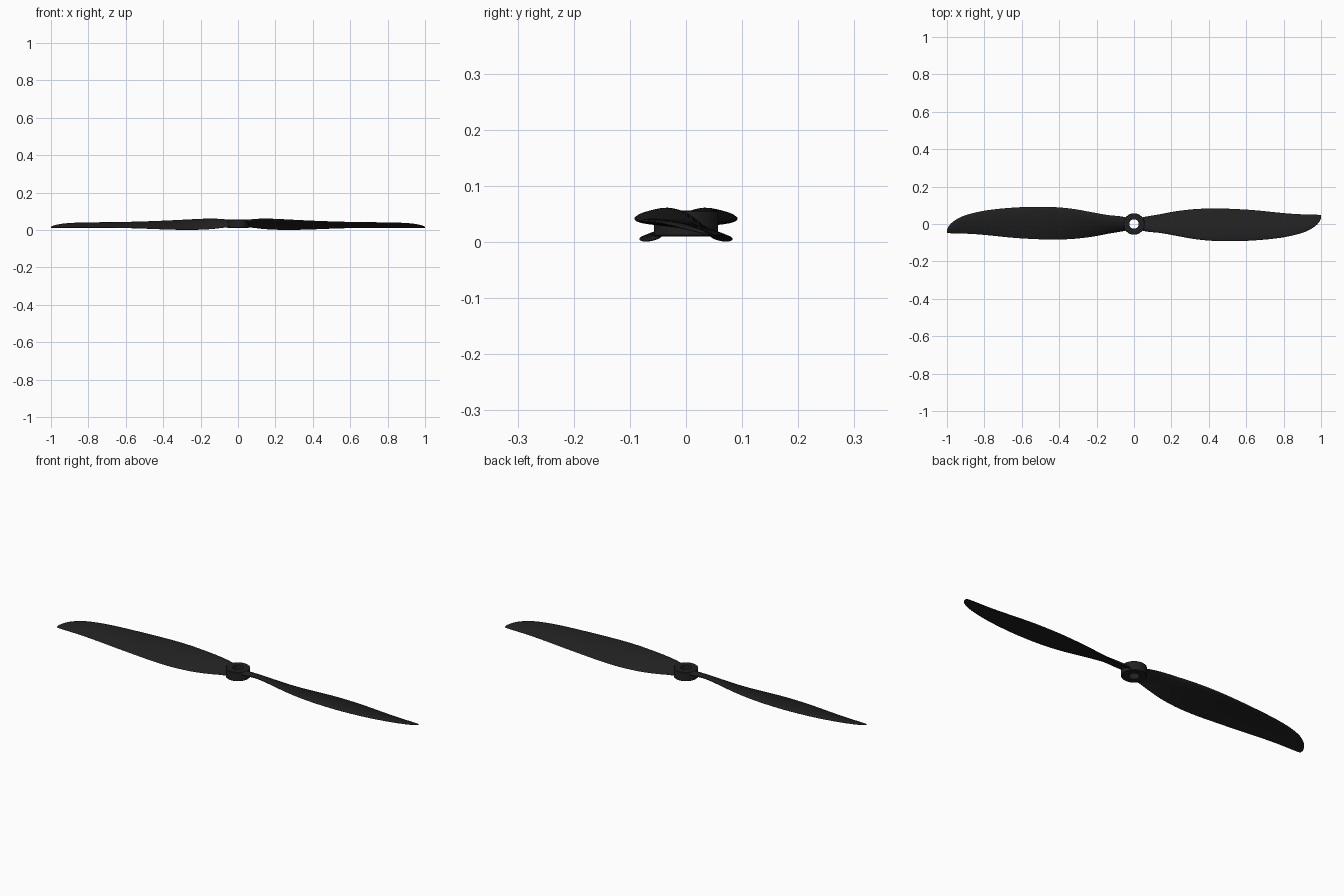
import bpy, bmesh, math
from mathutils import Vector

if "Cube" in bpy.data.objects:
    bpy.data.objects.remove(bpy.data.objects["Cube"])

black = bpy.data.materials.new("black_plastic")
black.diffuse_color = (0.015, 0.015, 0.015, 1)
black.use_nodes = True
black.node_tree.nodes["Principled BSDF"].inputs["Base Color"].default_value = black.diffuse_color

# Blade stations: x, leading edge y z, trailing edge y z, thickness
STATIONS = [
    (0.035, -0.034, 0.046, 0.034, 0.016, 0.020),
    (0.08, -0.042, 0.052, 0.042, 0.012, 0.020),
    (0.14, -0.048, 0.057, 0.052, 0.005, 0.019),
    (0.22, -0.062, 0.055, 0.067, 0.001, 0.018),
    (0.32, -0.080, 0.050, 0.079, 0.001, 0.016),
    (0.42, -0.090, 0.045, 0.083, 0.004, 0.015),
    (0.52, -0.092, 0.041, 0.081, 0.008, 0.014),
    (0.64, -0.088, 0.038, 0.074, 0.011, 0.013),
    (0.76, -0.077, 0.037, 0.062, 0.012, 0.012),
    (0.85, -0.061, 0.036, 0.054, 0.012, 0.011),
    (0.92, -0.040, 0.033, 0.051, 0.012, 0.009),
    (0.965, -0.014, 0.027, 0.050, 0.012, 0.007),
    (0.988, 0.008, 0.021, 0.049, 0.012, 0.005),
    (1.0, 0.030, 0.016, 0.047, 0.012, 0.003),
]
SUB, N = 4, 14


def catmull(i, t):
    p = [STATIONS[min(max(i + k, 0), len(STATIONS) - 1)] for k in (-1, 0, 1, 2)]
    return [0.5 * (2 * b + (c - a) * t + (2 * a - 5 * b + 4 * c - d) * t * t
                   + (3 * b - a - 3 * c + d) * t ** 3) for a, b, c, d in zip(*p)]


def section(x, y0, z0, y1, z1, th):
    # Flat-bottomed aerofoil loop from trailing edge over the top and back
    chord = Vector((0, y1 - y0, z1 - z0))
    up = Vector((0, -chord.z, chord.y)).normalized()

    def pt(s, side):
        half = 5 * th * (0.2969 * math.sqrt(s) - 0.126 * s - 0.3516 * s ** 2
                         + 0.2843 * s ** 3 - 0.0936 * s ** 4)
        camber = 0.45 * th * 4 * s * (1 - s)
        return Vector((x, y0, z0)) + chord * s + up * (camber + side * half)

    ss = [(1 - math.cos(math.pi * k / N)) / 2 for k in range(N + 1)]
    return [pt(s, 1) for s in reversed(ss)] + [pt(s, -1) for s in ss[1:-1]]


def finish(bm, name):
    bmesh.ops.recalc_face_normals(bm, faces=bm.faces)
    me = bpy.data.meshes.new(name)
    bm.to_mesh(me)
    bm.free()
    ob = bpy.data.objects.new(name, me)
    bpy.context.collection.objects.link(ob)
    me.materials.append(black)
    bpy.ops.object.select_all(action='DESELECT')
    ob.select_set(True)
    bpy.context.view_layer.objects.active = ob
    bpy.ops.object.shade_smooth_by_angle(angle=math.radians(40))
    return ob


def bridge(bm, rings, closed):
    pairs = list(zip(rings, rings[1:])) + ([(rings[-1], rings[0])] if closed else [])
    for a, b in pairs:
        for k in range(len(a)):
            j = (k + 1) % len(a)
            bm.faces.new((a[k], a[j], b[j], b[k]))


# Twisted blade, lofted through the stations
bm = bmesh.new()
rows = [catmull(i, k / SUB) for i in range(len(STATIONS) - 1) for k in range(SUB)]
rows.append(STATIONS[-1])
rings = [[bm.verts.new(p) for p in section(*r)] for r in rows]
bridge(bm, rings, False)
bm.faces.new(rings[0])
bm.faces.new(rings[-1])
blade = finish(bm, "right_blade")

# Opposite blade, turned half a revolution
other = blade.copy()
other.name = "left_blade"
other.rotation_euler.z = math.pi
bpy.context.collection.objects.link(other)

# Hub ring with shaft hole
bm = bmesh.new()
profile = [(0.025, 0.010), (0.055, 0.010), (0.057, 0.012),
           (0.057, 0.054), (0.055, 0.056), (0.025, 0.056)]
rings = [[bm.verts.new((r * math.cos(a), r * math.sin(a), z))
          for a in (2 * math.pi * k / 48 for k in range(48))] for r, z in profile]
bridge(bm, rings, True)
finish(bm, "hub")
